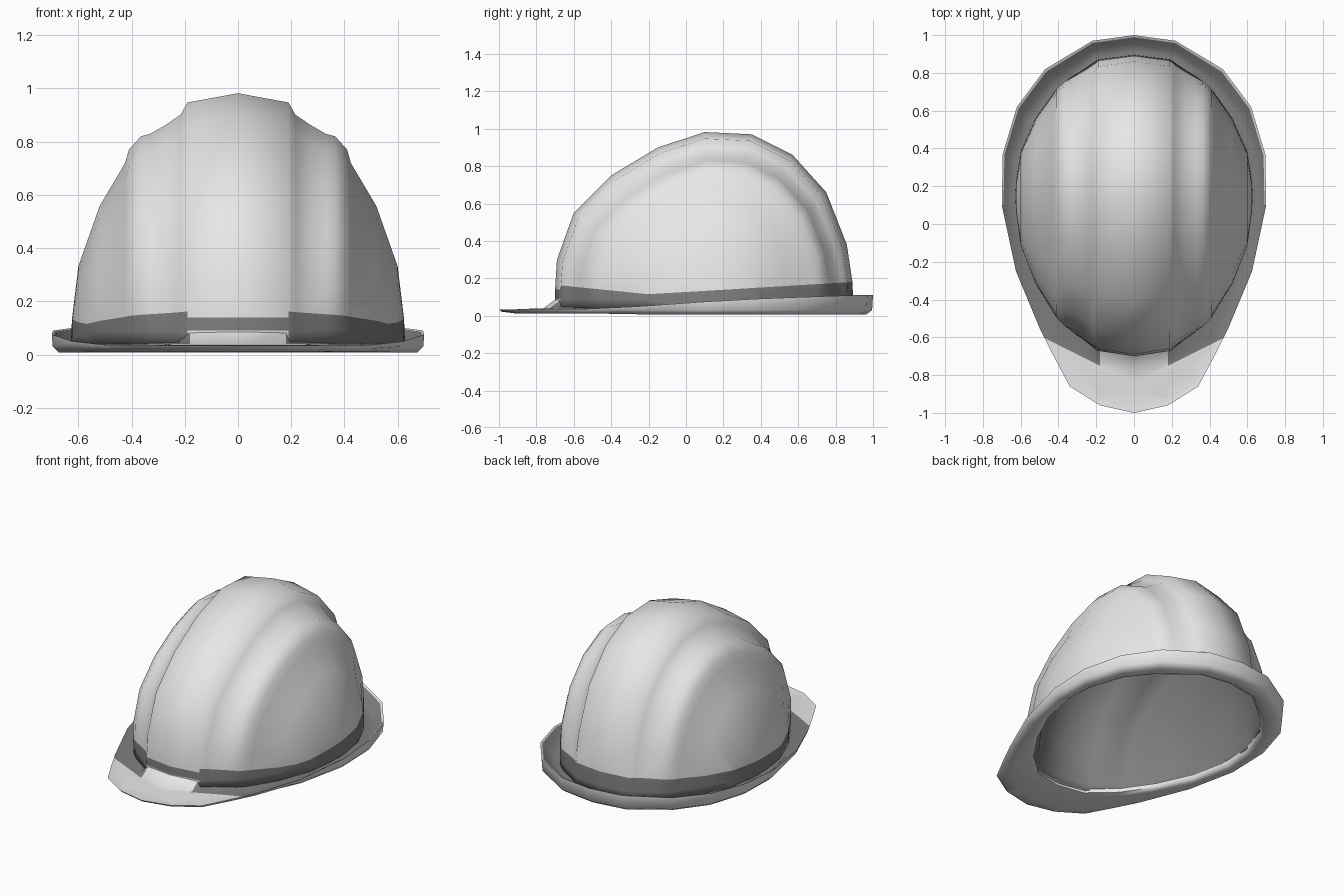
import bpy, bmesh
from mathutils import Vector

cube = bpy.data.objects.get("Cube")
if cube:
    bpy.data.objects.remove(cube, do_unlink=True)


def make_material(name, value):
    mat = bpy.data.materials.new(name)
    mat.use_nodes = True
    colour = (value, value, value, 1)
    mat.diffuse_color = colour
    mat.node_tree.nodes["Principled BSDF"].inputs["Base Color"].default_value = colour
    return mat


light = make_material("light grey plastic", 0.8)
dark = make_material("dark grey band", 0.21)


def cut(bm, point, normal):
    bmesh.ops.bisect_plane(bm, geom=bm.verts[:] + bm.edges[:] + bm.faces[:],
                           plane_co=point, plane_no=normal, dist=0.0005)


def loft(bm, rows, closed=False):
    """Skin a list of equally long point rows; faces are tagged with their column."""
    grid = [[bm.verts.new(p) for p in row] for row in rows]
    pairs = list(zip(grid, grid[1:])) + ([(grid[-1], grid[0])] if closed else [])
    for a, b in pairs:
        for j in range(len(a) - 1):
            bm.faces.new((a[j], a[j + 1], b[j + 1], b[j])).material_index = j
    bmesh.ops.remove_doubles(bm, verts=bm.verts, dist=0.0005)
    bmesh.ops.recalc_face_normals(bm, faces=bm.faces)


def finish(bm, name, materials, angle):
    mesh = bpy.data.meshes.new(name)
    bm.to_mesh(mesh)
    bm.free()
    obj = bpy.data.objects.new(name, mesh)
    bpy.context.collection.objects.link(obj)
    for mat in materials:
        mesh.materials.append(mat)
    bpy.ops.object.select_all(action="DESELECT")
    obj.select_set(True)
    bpy.context.view_layer.objects.active = obj
    bpy.ops.object.shade_smooth_by_angle(angle=angle)
    return obj


# Dome: the ridge profile (y, z) shrinks towards a pivot as the section moves sideways
PIVOT = Vector((0.15, 0.04))
profile = [(-0.7, 0.04), (-0.7, 0.14), (-0.69, 0.3), (-0.6, 0.55), (-0.4, 0.75),
           (-0.15, 0.9), (0.1, 0.982), (0.35, 0.97), (0.57, 0.86), (0.75, 0.66),
           (0.86, 0.38), (0.89, 0.18), (0.895, 0.04)]
# Half cross-section (x, crown scale, rim scale): the shelf beside the ridge fades at the rim
section = [(0, 1, 1), (0.19, 0.963, 0.967), (0.215, 0.915, 0.945), (0.27, 0.875, 0.895),
           (0.33, 0.838, 0.845), (0.365, 0.828, 0.81), (0.41, 0.775, 0.755),
           (0.425, 0.72, 0.73), (0.52, 0.55, 0.55), (0.6, 0.31, 0.31),
           (0.624, 0.1, 0.1), (0.628, 0, 0)]
section = [(-x, a, b) for x, a, b in section[:0:-1]] + section

bm = bmesh.new()
rows = []
for p in profile:
    offset = Vector(p) - PIVOT
    fade = max(0, 1 - (p[1] - 0.04) / 0.35)
    rows.append([(x, *(PIVOT + offset * (a + (b - a) * fade))) for x, a, b in section])
loft(bm, rows)
top = max(bm.faces, key=lambda f: f.calc_center_median().z)
if top.normal.z < 0:
    bmesh.ops.reverse_faces(bm, faces=bm.faces)

# Dark band round the base, dipping beside the peak and narrower on the front ridge
dip = (0, -0.2, 0.115)
cut(bm, dip, (0, -0.06, 1))
cut(bm, dip, (0, 0.1, 1))
for height in (0.09, 0.14):
    cut(bm, (0, 0, height), (0, 0, 1))
for f in bm.faces:
    c = f.calc_center_median()
    rise = c.y - dip[1]
    banded = c.z < dip[2] + max(0.06 * rise, -0.1 * rise)
    if c.y < -0.6 and abs(c.x) < 0.19:
        banded = 0.09 < c.z < 0.14
    f.material_index = int(banded)
# The lining is dark all over
dome = finish(bm, "dome_shell", (light, dark, dark), 1.0)
solid = dome.modifiers.new("thickness", "SOLIDIFY")
solid.thickness = 0.015
solid.offset = -1
solid.material_offset = 1

# Brim: (inner x, inner y, outer x, outer y, lip height) from back to front
brim = [(0, 0.88, 0, 1, 0.112), (0.205, 0.845, 0.22, 0.97, 0.112),
        (0.415, 0.67, 0.47, 0.82, 0.107), (0.525, 0.53, 0.62, 0.62, 0.1),
        (0.6, 0.32, 0.695, 0.37, 0.09), (0.612, 0.13, 0.7, 0.1, 0.075),
        (0.56, -0.12, 0.625, -0.25, 0.05), (0.46, -0.34, 0.5, -0.55, 0.036),
        (0.33, -0.53, 0.43, -0.69, 0.036), (0.2, -0.645, 0.34, -0.86, 0.035),
        (0.18, -0.668, 0.18, -0.96, 0.034), (0, -0.701, 0, -1, 0.034)]
brim += [(-a, b, -c, d, h) for a, b, c, d, h in brim[-2:0:-1]]

bm = bmesh.new()
rows = []
for ix, iy, ox, oy, lip in brim:
    inner, outer = Vector((ix, iy)), Vector((ox, oy))
    base = 0.085 if iy < -0.66 else 0.05
    if lip > 0.04:
        gutter, low, under, foot = 0.04, 0.03, 0.012, 0.007
    else:
        gutter, low, under, foot = 0.036, 0.022, 0.016, 0.012
    ring = [(0, base), (0.2, gutter + 0.004), (0.6, gutter), (0.9, lip - 0.004),
            (1, lip), (0.96, low), (0.7, foot), (0.2, under), (0, 0.025), (0, base)]
    rows.append([(*inner.lerp(outer, t), z) for t, z in ring])
loft(bm, rows, closed=True)

# Dark gutter, ending in slanted edges on the peak; the lip is light towards the back
for side in (-1, 1):
    cut(bm, (side * 0.2, -0.74, 0), (-side * 0.5, 1, 0))
for f in bm.faces:
    c = f.calc_center_median()
    behind = c.y > -0.74 + 0.5 * (abs(c.x) - 0.2)
    front_ridge = c.y < 0 and abs(c.x) < 0.185
    gutter = f.material_index < 3 or (f.material_index == 3 and c.y < 0)
    f.material_index = int(gutter and behind and not front_ridge)
finish(bm, "brim", (light, dark), 1.2)
